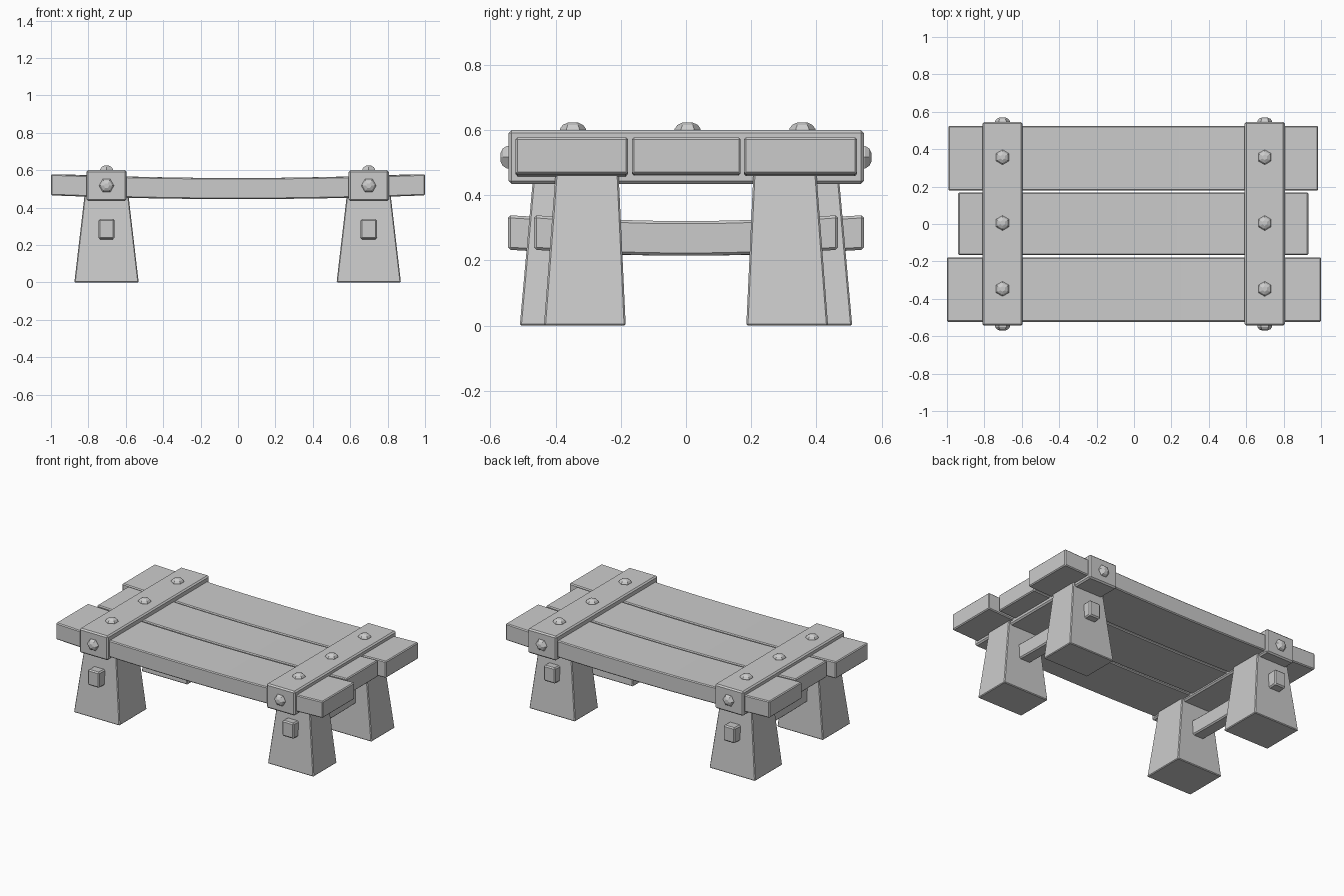
import bpy, bmesh
from math import cos, sin, pi
from mathutils import Matrix, Vector

if "Cube" in bpy.data.objects:
    bpy.data.objects.remove(bpy.data.objects["Cube"])


def finish(name, bm, bevel=0.0):
    bmesh.ops.recalc_face_normals(bm, faces=bm.faces)
    me = bpy.data.meshes.new(name)
    bm.to_mesh(me)
    bm.free()
    ob = bpy.data.objects.new(name, me)
    bpy.context.collection.objects.link(ob)
    if bevel:
        m = ob.modifiers.new("bevel", 'BEVEL')
        m.width = bevel
        m.segments = 1
        m.limit_method = 'ANGLE'
        m.angle_limit = 0.6
    return ob


def loft(name, rings, bevel=0.0):
    """Skin a list of equal-sized vertex rings and cap both ends."""
    bm = bmesh.new()
    vs = [[bm.verts.new(p) for p in r] for r in rings]
    n = len(rings[0])
    for a, b in zip(vs, vs[1:]):
        for i in range(n):
            j = (i + 1) % n
            bm.faces.new((a[i], a[j], b[j], b[i]))
    bm.faces.new(vs[0])
    bm.faces.new(vs[-1])
    return finish(name, bm, bevel)


def rect(x0, x1, y0, y1, z):
    return [(x0, y0, z), (x1, y0, z), (x1, y1, z), (x0, y1, z)]


def sagging_beam(name, axis, a0, a1, b0, b1, z0, z1, sag, bevel, n=8):
    """Beam along x or y whose ends curve up; z0, z1 are its middle heights."""
    rings = []
    for i in range(n + 1):
        t = 2 * i / n - 1
        a = a0 + (a1 - a0) * i / n
        d = sag * t * t
        ring = [(a, b0, z0 + d), (a, b1, z0 + d), (a, b1, z1 + d), (a, b0, z1 + d)]
        if axis == 'y':
            ring = [(b, a_, z) for a_, b, z in ring]
        rings.append(ring)
    return loft(name, rings, bevel)


def bolt(name, pos, direction, spin=0.0, r=0.04):
    """Six-sided domed bolt head."""
    rot = Vector((0, 0, 1)).rotation_difference(Vector(direction)).to_matrix()
    rings = []
    for k, h in ((1, -0.01), (1, 0.004), (0.78, 0.016), (0.36, 0.024)):
        rings.append([Vector(pos) + rot @ Vector((r * k * cos(i * pi / 3 + spin),
                      r * k * sin(i * pi / 3 + spin), h)) for i in range(6)])
    return loft(name, rings)


# Table top planks
for name, x0, x1, y0, y1 in (("front_plank", -1.0, 1.0, -0.523, -0.178),
                             ("middle_plank", -0.94, 0.932, -0.166, 0.168),
                             ("back_plank", -0.993, 0.985, 0.178, 0.525)):
    sagging_beam(name, 'x', x0, x1, y0, y1, 0.445, 0.558, 0.02, 0.006)

# Each end: strap, bolts, pair of legs and stretcher; the left end is deeper in y
for side, cx, s in (("left", -0.703, 1.17), ("right", 0.699, 1.0)):
    loft(side + "_strap", [rect(cx - 0.107, cx + 0.107, -0.544, 0.546, z)
                           for z in (0.435, 0.6)], 0.009)

    for i, y in enumerate((-0.347, 0.005, 0.357)):
        bolt(f"{side}_top_bolt_{i}", (cx, y, 0.6), (0, 0, 1), pi / 6)
    for end, d in (("front", -1), ("back", 1)):
        bolt(f"{side}_{end}_bolt", (cx, 0.546 * d, 0.517), (0, d, 0))
        # Tapered leg
        lo = sorted((0.185 * d * s, 0.436 * d * s))
        hi = sorted((0.207 * d * s, 0.4 * d * s))
        loft(f"{side}_{end}_leg", [rect(cx - 0.172, cx + 0.172, *lo, 0.0),
                                   rect(cx - 0.117, cx + 0.117, *hi, 0.47)], 0.005)

    # Stretcher running through both legs
    sagging_beam(side + "_stretcher", 'y', -0.467 * s, 0.467 * s,
                 cx - 0.043, cx + 0.043, 0.215, 0.321, 0.018, 0.008)
